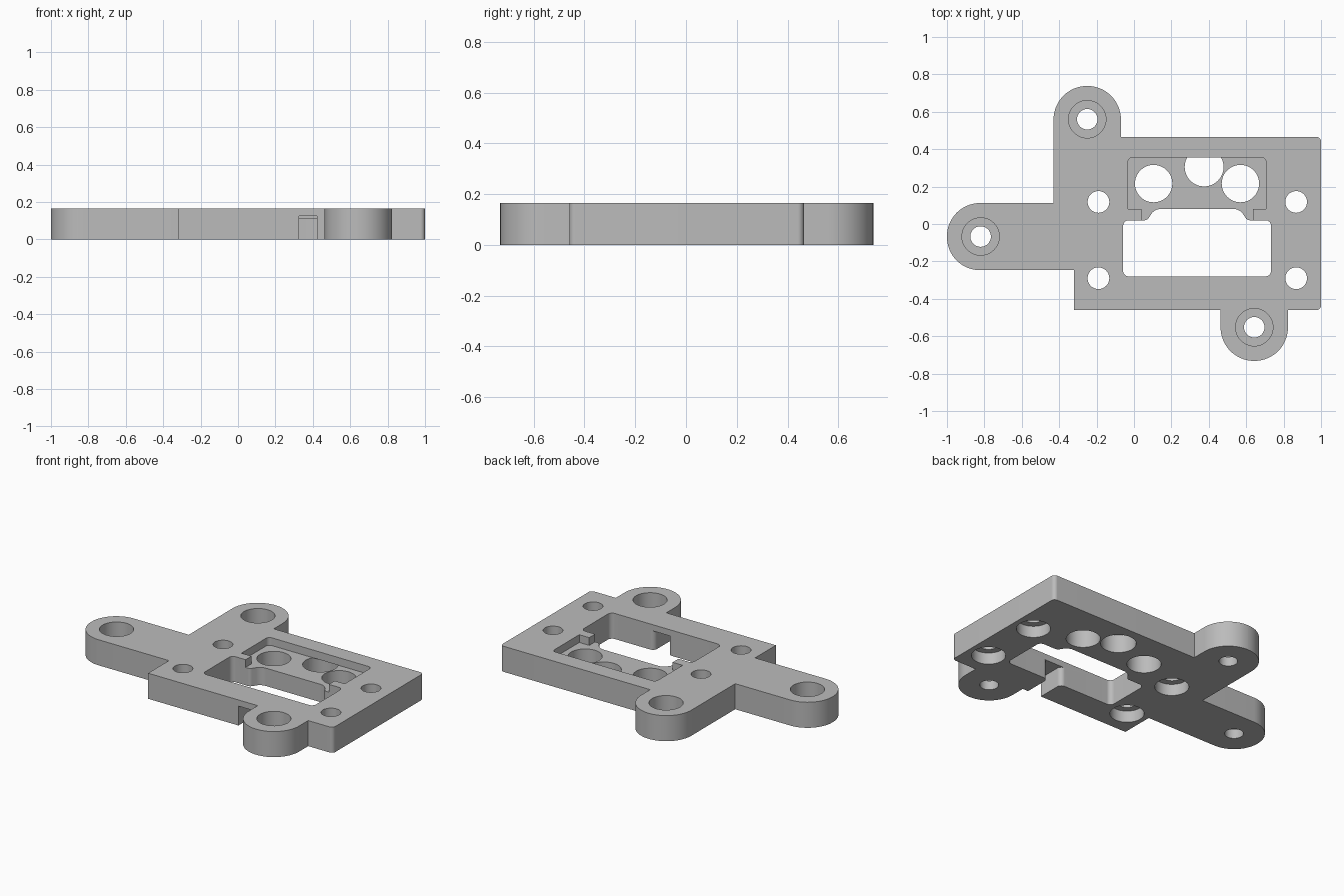
import bpy, math
from mathutils import Vector

old = bpy.data.objects.get("Cube")
if old:
    bpy.data.objects.remove(old, do_unlink=True)

T = 0.165        # plate thickness
FLOOR = 0.115    # pocket floor height
OVER = 0.05      # cutter overshoot


def rounded(corners, steps=16):
    """Turn (x, y, radius) corners into an outline with filleted corners."""
    out = []
    n = len(corners)
    for i, (x, y, r) in enumerate(corners):
        p = Vector((x, y))
        if r == 0:
            out.append(p)
            continue
        a = (Vector(corners[i - 1][:2]) - p).normalized()
        b = (Vector(corners[(i + 1) % n][:2]) - p).normalized()
        half = a.angle(b) / 2
        centre = p + (a + b).normalized() * (r / math.sin(half))
        start = p + a * (r / math.tan(half)) - centre
        end = p + b * (r / math.tan(half)) - centre
        turn = math.atan2(start.x * end.y - start.y * end.x, start.dot(end))
        for k in range(steps + 1):
            t = turn * k / steps
            c, s = math.cos(t), math.sin(t)
            out.append(centre + Vector((c * start.x - s * start.y, s * start.x + c * start.y)))
    return out


def circle(x, y, r, n=48):
    return [Vector((x + r * math.cos(k * math.tau / n), y + r * math.sin(k * math.tau / n)))
            for k in range(n)]


def prism(name, outline, z0, z1):
    n = len(outline)
    verts = [(p.x, p.y, z) for z in (z0, z1) for p in outline]
    faces = [list(range(n))[::-1], list(range(n, n * 2))]
    faces += [[i, (i + 1) % n, (i + 1) % n + n, i + n] for i in range(n)]
    mesh = bpy.data.meshes.new(name)
    mesh.from_pydata(verts, [], faces)
    mesh.update()
    obj = bpy.data.objects.new(name, mesh)
    bpy.context.collection.objects.link(obj)
    return obj


def cut(target, outline, z0, z1):
    cutter = prism("cutter", outline, z0, z1)
    cutter.hide_render = True
    mod = target.modifiers.new("cut", 'BOOLEAN')
    mod.operation = 'DIFFERENCE'
    mod.solver = 'EXACT'
    mod.object = cutter
    bpy.context.view_layer.objects.active = target
    bpy.ops.object.modifier_apply(modifier=mod.name)
    bpy.data.objects.remove(cutter, do_unlink=True)


# Plate with three rounded lugs
R = 0.179
plate = prism("mounting_plate", rounded([
    (-0.32, -0.46, 0), (0.463, -0.46, 0),
    (0.463, -0.732, R), (0.823, -0.732, R),
    (0.823, -0.46, 0), (1.0, -0.46, 0.025), (1.0, 0.465, 0.025),
    (-0.07, 0.465, 0), (-0.07, 0.738, R), (-0.43, 0.738, R),
    (-0.43, 0.112, 0), (-1.0, 0.112, R - 0.002), (-1.0, -0.247, R - 0.002), (-0.32, -0.247, 0),
]), 0, T)

# Lug holes, counterbored from the top
for x, y in ((-0.25, 0.56), (-0.82, -0.067), (0.643, -0.552)):
    cut(plate, circle(x, y, 0.1), 0.06, T + OVER)
    cut(plate, circle(x, y, 0.055), -OVER, T + OVER)

# Screw holes, counterbored from below
for x in (-0.19, 0.867):
    for y in (-0.29, 0.118):
        cut(plate, circle(x, y, 0.1), -OVER, 0.075)
        cut(plate, circle(x, y, 0.058), -OVER, T + OVER)

# Shallow pocket with its narrower neck
cut(plate, rounded([
    (0.04, -0.1, 0), (0.635, -0.1, 0), (0.635, 0.08, 0), (0.706, 0.08, 0),
    (0.706, 0.356, 0.025), (-0.032, 0.356, 0.025), (-0.032, 0.08, 0), (0.04, 0.08, 0),
]), FLOOR, T + OVER)

# Through window
cut(plate, rounded([
    (-0.058, -0.28, 0.03), (0.733, -0.28, 0.03), (0.733, 0.02, 0.03),
    (0.605, 0.02, 0.025), (0.565, 0.08, 0.06), (0.11, 0.08, 0.06),
    (0.07, 0.02, 0.025), (-0.058, 0.02, 0.03),
]), -OVER, T + OVER)

# Round holes in the pocket floor
for x, y, r in ((0.105, 0.216, 0.1), (0.569, 0.216, 0.1), (0.375, 0.305, 0.104)):
    cut(plate, circle(x, y, r), -OVER, FLOOR)

# Cable slot under the front wall, flared where it meets the window
cut(plate, rounded([
    (0.325, -0.5, 0), (0.423, -0.5, 0), (0.423, -0.28, 0.03), (0.5, -0.28, 0),
    (0.5, -0.2, 0), (0.25, -0.2, 0), (0.25, -0.28, 0), (0.325, -0.28, 0.03),
]), -OVER, 0.125)

# Plain grey finish
grey = bpy.data.materials.new("plain_grey")
grey.use_nodes = True
colour = (0.5, 0.5, 0.5, 1)
grey.diffuse_color = colour
grey.node_tree.nodes["Principled BSDF"].inputs["Base Color"].default_value = colour
plate.data.materials.clear()
plate.data.materials.append(grey)
for poly in plate.data.polygons:
    poly.material_index = 0

bpy.ops.object.select_all(action='DESELECT')
plate.select_set(True)
bpy.context.view_layer.objects.active = plate
bpy.ops.object.shade_smooth_by_angle(angle=math.radians(30))
